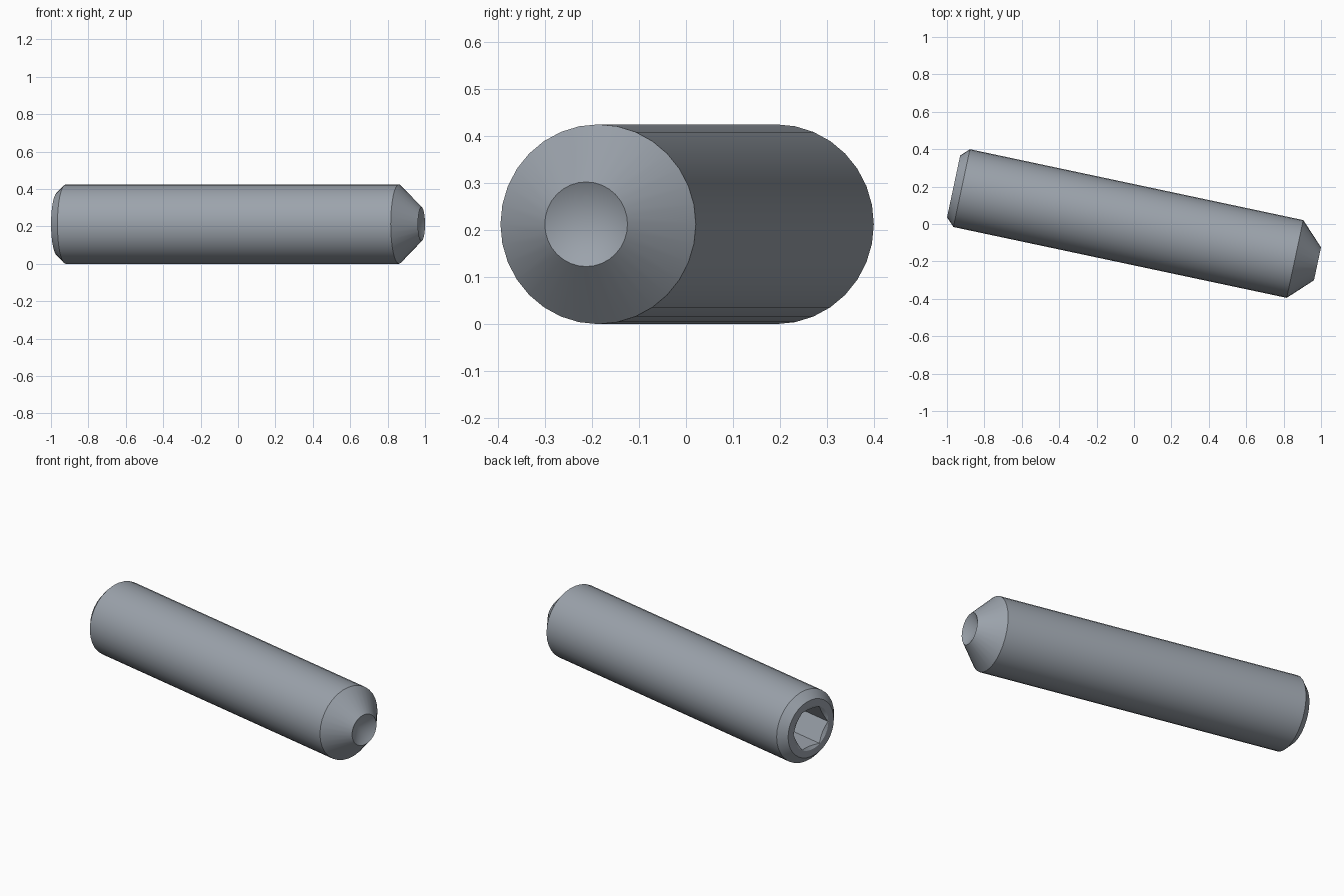
import bpy, bmesh
from math import radians, pi
from mathutils import Matrix, Vector

cube = bpy.data.objects.get("Cube")
if cube:
    bpy.data.objects.remove(cube, do_unlink=True)

RADIUS = 0.2125
SIDES = 32
HEAD = -0.986      # socket end, measured along the screw axis
TIP = 1.003        # cup end

steel = bpy.data.materials.new("steel grey")
steel.use_nodes = True
colour = (0.33, 0.365, 0.41, 1)
steel.diffuse_color = colour
steel.node_tree.nodes["Principled BSDF"].inputs["Base Color"].default_value = colour


def make_object(name, bm):
    bmesh.ops.recalc_face_normals(bm, faces=bm.faces)
    mesh = bpy.data.meshes.new(name)
    bm.to_mesh(mesh)
    bm.free()
    mesh.materials.append(steel)
    obj = bpy.data.objects.new(name, mesh)
    bpy.context.collection.objects.link(obj)
    return obj


def lathe(name, profile):
    """Spin (axial, radius) points around the x axis."""
    bm = bmesh.new()
    verts = [bm.verts.new((x, 0, r)) for x, r in profile]
    edges = [bm.edges.new(pair) for pair in zip(verts, verts[1:])]
    bmesh.ops.spin(bm, geom=verts + edges, axis=(1, 0, 0), cent=(0, 0, 0),
                   angle=2 * pi, steps=SIDES, use_merge=True)
    bmesh.ops.remove_doubles(bm, verts=bm.verts, dist=0.0005)
    return make_object(name, bm)


def cut(target, cutter):
    cutter.hide_render = True
    mod = target.modifiers.new("cut", 'BOOLEAN')
    mod.operation = 'DIFFERENCE'
    mod.solver = 'EXACT'
    mod.object = cutter
    bpy.context.view_layer.objects.active = target
    bpy.ops.object.modifier_apply(modifier=mod.name)
    bpy.data.objects.remove(cutter, do_unlink=True)


# Screw body: chamfered head, straight shank, tapered tip with a conical cup
body = lathe("set_screw_body", [
    (HEAD, 0), (HEAD, 0.169), (HEAD + 0.044, RADIUS),
    (0.88, RADIUS), (TIP, 0.09), (TIP - 0.052, 0)])

# Hexagonal key socket, flats facing up and down
bm = bmesh.new()
bmesh.ops.create_cone(bm, cap_ends=True, segments=6, radius1=0.127, radius2=0.127, depth=0.54)
bm.transform(Matrix.Translation((HEAD, 0, 0)) @ Matrix.Rotation(pi / 2, 4, 'Y'))
# Turn so that a corner lies on the horizontal cross axis
corner = max(bm.verts, key=lambda v: v.co.y)
turn = Vector((corner.co.y, corner.co.z)).angle_signed(Vector((1, 0)))
bm.transform(Matrix.Rotation(-turn, 4, 'X'))
cut(body, make_object("socket_cutter", bm))

# Shallow countersink round the socket mouth
cut(body, lathe("countersink_cutter", [
    (HEAD - 0.02, 0), (HEAD - 0.02, 0.163), (HEAD + 0.075, 0)]))

# Smooth round faces, crisp rims
bpy.ops.object.select_all(action='DESELECT')
body.select_set(True)
bpy.context.view_layer.objects.active = body
bpy.ops.object.shade_smooth_by_angle(angle=radians(30))

# Lay the screw at a slight turn
body.location = (0, -0.004, RADIUS)
body.rotation_euler = (0, 0, radians(-12))
